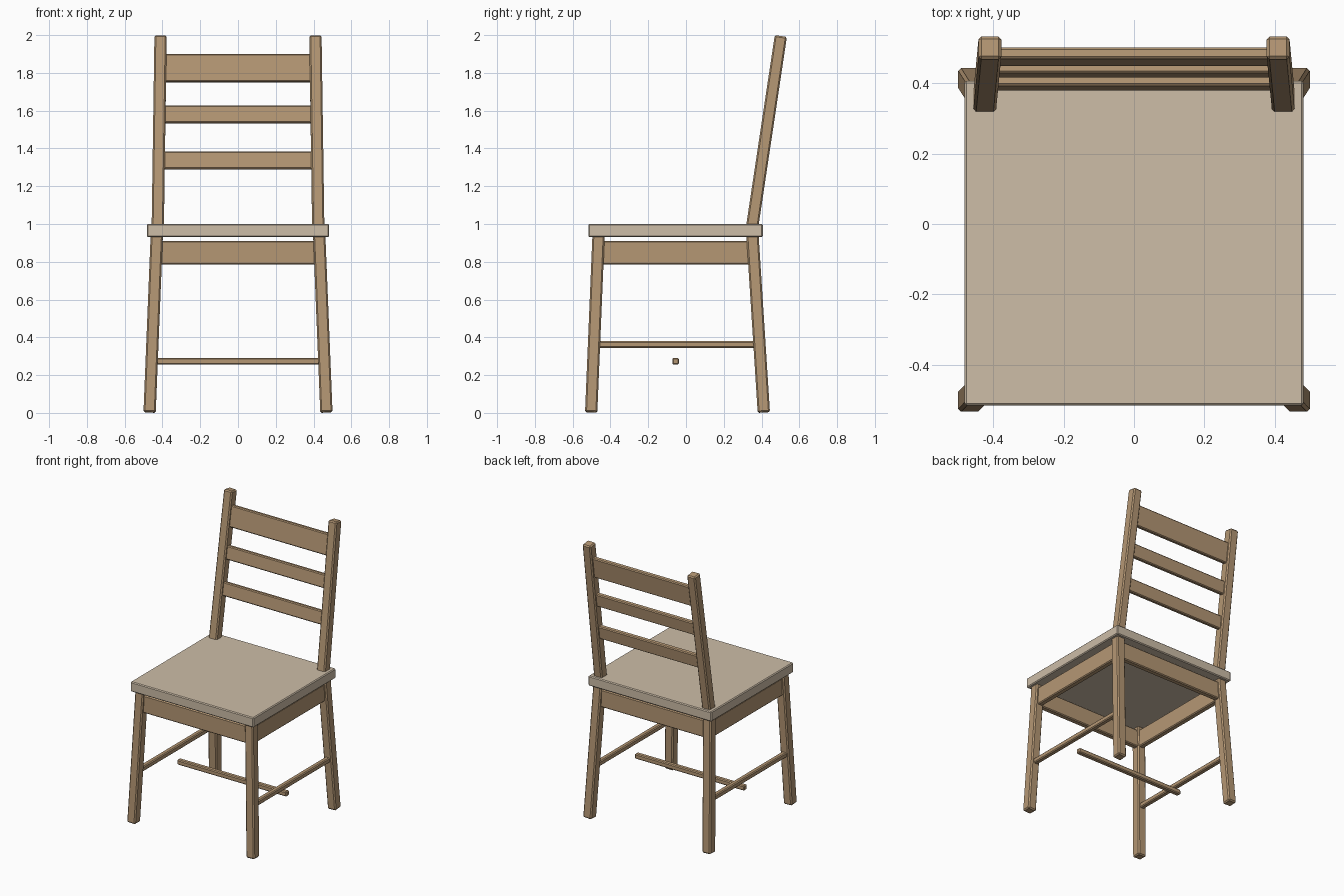
import bpy, bmesh
from mathutils import Vector, Matrix

if "Cube" in bpy.data.objects:
    bpy.data.objects.remove(bpy.data.objects["Cube"])


def material(name, rgb):
    m = bpy.data.materials.new(name)
    m.diffuse_color = (*rgb, 1)
    m.use_nodes = True
    m.node_tree.nodes["Principled BSDF"].inputs["Base Color"].default_value = m.diffuse_color
    return m


WOOD = material("wood", (0.46, 0.31, 0.175))
CREAM = material("seat_wood", (0.61, 0.51, 0.39))


def bar(name, a, b, w, d, bevel=0.006, mat=WOOD, side=(1, 0, 0)):
    """Bevelled beam from a to b; w is measured along `side`, d across it."""
    a, b = Vector(a), Vector(b)
    z = (b - a).normalized()
    x = Vector(side)
    x = (x - z * x.dot(z)).normalized()
    y = z.cross(x)
    bm = bmesh.new()
    bmesh.ops.create_cube(bm, size=1)
    bmesh.ops.scale(bm, vec=(w, d, (b - a).length), verts=bm.verts)
    bmesh.ops.bevel(bm, geom=bm.edges[:], offset=bevel, segments=1,
                    affect='EDGES', profile=0.5)
    rot = Matrix((x, y, z)).transposed().to_4x4()
    bm.transform(Matrix.Translation((a + b) / 2) @ rot)
    me = bpy.data.meshes.new(name)
    bm.to_mesh(me)
    bm.free()
    me.materials.append(mat)
    ob = bpy.data.objects.new(name, me)
    bpy.context.collection.objects.link(ob)
    return ob


# Seat slab
bar("seat", (0, -0.055, 0.93), (0, -0.055, 1.0), 0.966, 0.924, 0.006, CREAM)

for s, label in ((-1, "left"), (1, "right")):
    # Splayed legs
    bar(f"front_leg_{label}", (s * 0.468, -0.502, 0.003), (s * 0.430, -0.463, 0.94), 0.065, 0.065, 0.008)
    bar(f"back_leg_{label}", (s * 0.468, 0.412, 0.003), (s * 0.430, 0.352, 0.94), 0.065, 0.065, 0.008)
    # Leaning back posts
    bar(f"back_post_{label}", (s * 0.425, 0.348, 0.97), (s * 0.410, 0.502, 1.995), 0.065, 0.065, 0.008)
    # Side apron and side stretcher
    bar(f"side_apron_{label}", (s * 0.430, -0.45, 0.848), (s * 0.430, 0.34, 0.848), 0.04, 0.125)
    bar(f"side_stretcher_{label}", (s * 0.452, -0.48, 0.362), (s * 0.452, 0.38, 0.362), 0.035, 0.035)

# Front and back aprons
for label, y in (("front", -0.463), ("back", 0.355)):
    bar(f"{label}_apron", (-0.42, y, 0.848), (0.42, y, 0.848), 0.04, 0.125, side=(0, 1, 0))

# Loose-ended cross stretcher
bar("cross_stretcher", (-0.43, -0.055, 0.273), (0.43, -0.055, 0.273), 0.035, 0.035, side=(0, 1, 0))

# Back slats, tilted with the posts
for label, z, h in (("top", 1.825, 0.148), ("middle", 1.58, 0.094), ("lower", 1.336, 0.094)):
    y = 0.352 + 0.15 * (z - 1)
    bar(f"{label}_slat", (-0.40, y, z), (0.40, y, z), 0.032, h, side=(0, 1, -0.15))
